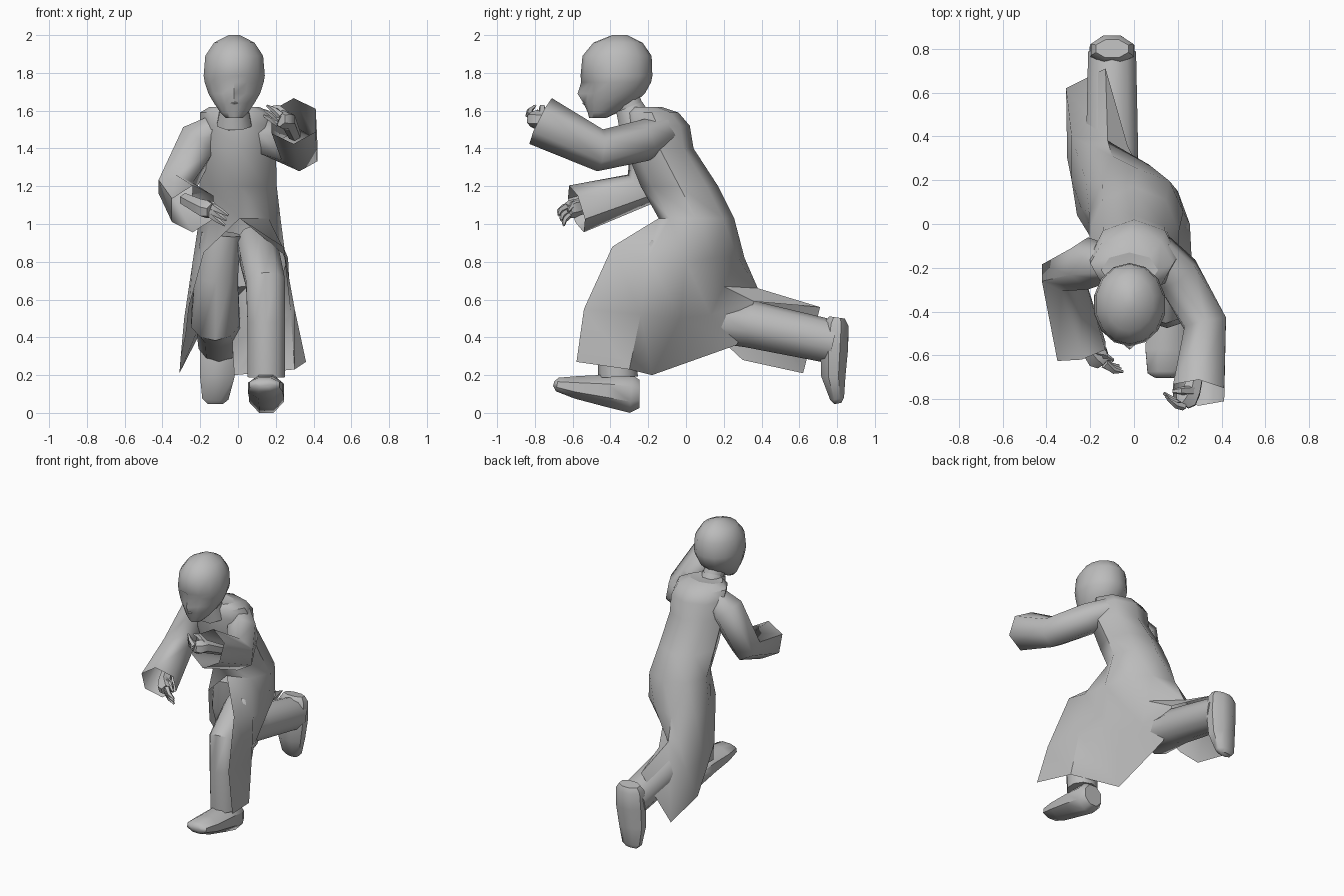
import bpy, bmesh
from math import sin, cos, pi, radians
from mathutils import Vector as V

cube = bpy.data.objects.get("Cube")
if cube:
    bpy.data.objects.remove(cube)

# One plain colour for the whole figure
grey = bpy.data.materials.new("plain grey")
grey.use_nodes = True
grey.diffuse_color = (0.5, 0.5, 0.5, 1)
grey.node_tree.nodes["Principled BSDF"].inputs["Base Color"].default_value = (0.5, 0.5, 0.5, 1)


def loft(name, rings, closed=True, caps=(True, True), angle=45):
    """Skin a list of equally long point rings."""
    bm = bmesh.new()
    rows = [[bm.verts.new(p) for p in ring] for ring in rings]
    n = len(rows[0])
    for a, b in zip(rows, rows[1:]):
        for i in range(n if closed else n - 1):
            j = (i + 1) % n
            bm.faces.new((a[i], a[j], b[j], b[i]))
    for row, cap in ((rows[0], caps[0]), (rows[-1], caps[1])):
        if cap:
            bm.faces.new(row)
    bmesh.ops.remove_doubles(bm, verts=bm.verts, dist=0.0005)
    bmesh.ops.recalc_face_normals(bm, faces=bm.faces)
    mesh = bpy.data.meshes.new(name)
    bm.to_mesh(mesh)
    bm.free()
    mesh.materials.append(grey)
    obj = bpy.data.objects.new(name, mesh)
    bpy.context.collection.objects.link(obj)
    bpy.ops.object.select_all(action='DESELECT')
    obj.select_set(True)
    bpy.context.view_layer.objects.active = obj
    bpy.ops.object.shade_smooth_by_angle(angle=radians(angle))
    return obj


def level(z, cx, cy, rx, ry, n):
    """Horizontal ring that starts at the front and runs towards +x."""
    return [V((cx + rx * sin(2 * pi * i / n), cy - ry * cos(2 * pi * i / n), z)) for i in range(n)]


def tube(name, path, radii, sides=8, caps=(True, True), angle=45):
    """Tapered tube along a path; a radius may be a (width, height) pair."""
    pts = [V(p) for p in path]
    rings = []
    for k, p in enumerate(pts):
        ahead = (pts[min(k + 1, len(pts) - 1)] - p).normalized()
        behind = (p - pts[max(k - 1, 0)]).normalized()
        t = (ahead + behind).normalized()
        ref = V((0, 0, 1)) if abs(t.x) > 0.85 else V((1, 0, 0))
        u = (ref - t * ref.dot(t)).normalized()
        v = t.cross(u)
        r = radii[k]
        ru, rv = r if isinstance(r, tuple) else (r, r)
        rings.append([p + u * ru * cos(2 * pi * (i + 0.5) / sides)
                      + v * rv * sin(2 * pi * (i + 0.5) / sides) for i in range(sides)])
    return loft(name, rings, caps=caps, angle=angle)


# Long coat: closed body rings, then a skirt open at the front and lifted over the rear leg
body = [(1.62, -.02, -.21, .13, .08), (1.59, -.01, -.18, .19, .14), (1.52, 0, -.15, .2, .17),
        (1.4, 0, -.14, .2, .18), (1.2, 0, -.035, .205, .205), (1.03, .01, .055, .215, .2)]
rows = [level(*b, 8) for b in body]
rows = [r + [r[0].copy()] for r in rows]
rows.append([(.24, -.39, .88), (.265, -.2, .82), (.255, 0, .8), (.2, .15, .82), (.07, .27, .83),
             (-.1, .31, .82), (-.22, .2, .8), (-.24, .07, .8), (-.18, -.09, .85)])
rows.append([(.3, -.54, .55), (.28, -.24, .52), (.15, -.03, .5), (.04, .13, .52), (.05, .2, .67),
             (-.12, .38, .66), (-.285, .4, .5), (-.285, .2, .5), (-.26, .04, .56)])
rows.append([(.36, -.58, .27), (.3, -.3, .23), (-.02, -.18, .2), (-.03, .27, .36), (-.03, .36, .59),
             (-.13, .71, .56), (-.31, .62, .21), (-.305, .3, .28), (-.275, .15, .42)])
loft("coat", rows, closed=False, caps=(False, False), angle=50)
loft("coat_shoulder_top", [level(1.62, -.02, -.21, .13, .08, 8), level(1.615, -.02, -.22, .06, .05, 8)],
     caps=(False, True))

# Head with pressed-in eye sockets, a brow, a nose and lips
head_levels = [(1.56, -.465, .045, .04), (1.59, -.44, .075, .08), (1.64, -.405, .11, .13),
               (1.69, -.383, .14, .165), (1.75, -.37, .16, .185), (1.785, -.368, .166, .19),
               (1.89, -.365, .157, .183), (1.96, -.36, .11, .13), (2.0, -.35, .03, .04)]
n = 14
head = [level(z, -.02, cy, rx, ry, n) for z, cy, rx, ry in head_levels]
for side in (1, n - 1):
    head[4][side].y += .032
    head[3][side].y += .01
head[3][0].y -= .026
head[2][0].y -= .008
head[0][0].y -= .008
loft("head", head, angle=60)
tube("lips", [(-.05, -.523, 1.64), (-.02, -.54, 1.64), (.01, -.523, 1.64)], [.004, .009, .004], 6)
tube("neck", [(-.02, -.25, 1.52), (-.02, -.32, 1.68)], [.075, .07])
tube("collar", [(-.02, -.265, 1.53), (-.02, -.3, 1.62)], [.1, .08], caps=(False, False))

# Wide sleeves with open cuffs
tube("left_sleeve", [(.1, -.12, 1.49), (.2, -.23, 1.44), (.325, -.455, 1.39), (.295, -.77, 1.545)],
     [.09, .11, .112, .135], 6, (True, False), 62)
tube("right_sleeve", [(-.1, -.18, 1.52), (-.21, -.18, 1.44), (-.33, -.23, 1.19), (-.24, -.58, 1.08)],
     [.08, .12, .105, .13], 6, (True, False), 62)


# Hands: a palm, three fingers and a thumb
def hand(name, elbow, wrist, knuckle, tip):
    wrist, knuckle, tip = V(wrist), V(knuckle), V(tip)
    tube(name + "_palm", [elbow, wrist, wrist.lerp(knuckle, .6), knuckle], [.035, .045, (.06, .05), .04], 6)
    for k in (-1, 0, 1):
        off = V((.008, -.012, .024)) * k
        tube(name + "_finger", [knuckle + off * .8, knuckle.lerp(tip, .5) + off + V((0, -.012, 0)),
                                tip + off * 1.1], [.022, .016, .007], 5)
    tube(name + "_thumb", [wrist + V((0, 0, .02)), wrist.lerp(tip, .45) + V((0, .01, .045)),
                           wrist.lerp(tip, .75) + V((0, .015, .03))], [.025, .018, .008], 5)


hand("left_hand", (.3, -.6, 1.47), (.265, -.76, 1.55), (.22, -.82, 1.555), (.145, -.785, 1.6))
hand("right_hand", (-.28, -.4, 1.13), (-.2, -.57, 1.09), (-.14, -.63, 1.07), (-.06, -.66, 1.02))

# Trousers: left leg planted, right leg kicked back
tube("left_trouser", [(.09, .06, .9), (.115, -.15, .82), (.145, -.36, .69), (.15, -.37, .48), (.15, -.36, .19)],
     [.1, .11, .108, .105, .105], 10)
tube("right_trouser", [(-.09, .03, .95), (-.115, .06, .72), (-.12, .15, .49), (-.1, .34, .47), (-.1, .78, .375)],
     [.11, .12, .135, .125, .115], 10)

# Shoes, lofted from heel to toe
tube("left_shoe", [(.15, -.245, .1), (.15, -.29, .1), (.15, -.42, .118), (.145, -.58, .135), (.14, -.68, .15),
                   (.14, -.7, .155)],
     [(.075, .08), (.1, .108), (.1, .092), (.1, .065), (.085, .04), (.05, .015)], 8)
tube("right_shoe", [(-.1, .8, .505), (-.1, .795, .47), (-.1, .785, .35), (-.11, .78, .2), (-.12, .8, .075),
                    (-.12, .805, .05)],
     [(.08, .045), (.105, .07), (.11, .08), (.1, .07), (.075, .04), (.045, .02)], 8)
